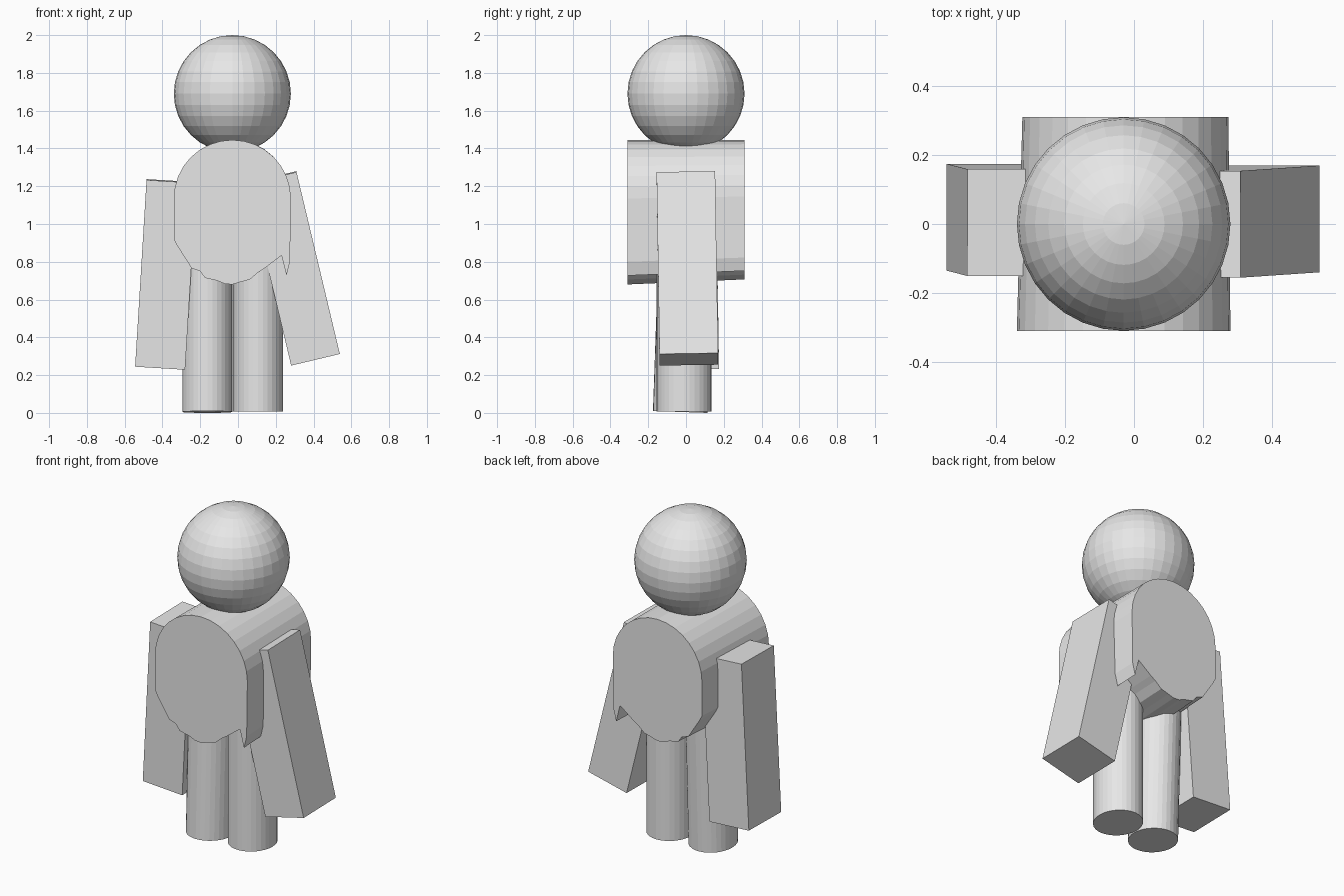
import bpy, bmesh, math
from mathutils import Matrix, Vector

default = bpy.data.objects.get("Cube")
if default:
    bpy.data.objects.remove(default, do_unlink=True)

grey = bpy.data.materials.new("plain_grey")
grey.use_nodes = True
grey.diffuse_color = (0.8, 0.8, 0.8, 1)
grey.node_tree.nodes["Principled BSDF"].inputs["Base Color"].default_value = (0.8, 0.8, 0.8, 1)


def finish(name, bm):
    bmesh.ops.recalc_face_normals(bm, faces=bm.faces[:])
    mesh = bpy.data.meshes.new(name)
    bm.to_mesh(mesh)
    bm.free()
    mesh.materials.append(grey)
    obj = bpy.data.objects.new(name, mesh)
    bpy.context.scene.collection.objects.link(obj)
    return obj


def arm(name, centre, tilt):
    bm = bmesh.new()
    bmesh.ops.create_cube(bm, size=1, matrix=Matrix.Diagonal((0.265, 0.31, 0.99, 1)))
    obj = finish(name, bm)
    obj.location = centre
    obj.rotation_euler = (math.radians(0.9), math.radians(tilt), 0)


def leg(name, foot, tilt):
    # Origin at the sole, so the leg leans from the foot
    height = 0.9
    bm = bmesh.new()
    bmesh.ops.create_cone(bm, cap_ends=True, segments=32, radius1=1, radius2=1, depth=height,
                          matrix=Matrix.Diagonal((0.133, 0.145, 1, 1)) @ Matrix.Translation((0, 0, height / 2)))
    obj = finish(name, bm)
    obj.location = foot
    obj.rotation_euler.x = math.radians(tilt)


# Head
bm = bmesh.new()
bmesh.ops.create_uvsphere(bm, u_segments=32, v_segments=16, radius=0.31)
finish("head", bm).location = (-0.03, 0, 1.69)

# Torso: round shoulders over a ragged hem, tapering slightly to the back
outline = [(-0.03 + 0.31 * math.cos(a), 1.135 + 0.31 * math.sin(a))
           for a in (math.pi * i / 16 for i in range(17))]
outline += [(-0.34, 0.92), (-0.325, 0.89), (-0.245, 0.765), (-0.2, 0.75), (-0.175, 0.715),
            (-0.11, 0.7), (-0.07, 0.683), (-0.03, 0.68), (0.01, 0.692), (0.063, 0.706),
            (0.106, 0.743), (0.14, 0.765), (0.23, 0.833), (0.257, 0.727), (0.275, 0.8)]
bm = bmesh.new()
front = [bm.verts.new((x, -0.31, z)) for x, z in outline]
pivot, taper = Vector((-0.025, 1.445)), 0.965
back = [bm.verts.new((pivot.x + (x + 0.03) * taper, 0.31, pivot.y + (z - pivot.y) * taper))
        for x, z in outline]
bm.faces.new(front)
bm.faces.new(back[::-1])
for i in range(len(front)):
    j = (i + 1) % len(front)
    bm.faces.new((front[i], back[i], back[j], front[j]))
finish("torso", bm)

# Limbs
arm("left_arm", (0.295, 0.007, 0.765), -13.4)
arm("right_arm", (-0.382, 0.012, 0.733), 3.5)
leg("left_leg", (0.106, -0.01, 0.008), 0)
leg("right_leg", (-0.162, -0.03, 0.005), -2)
